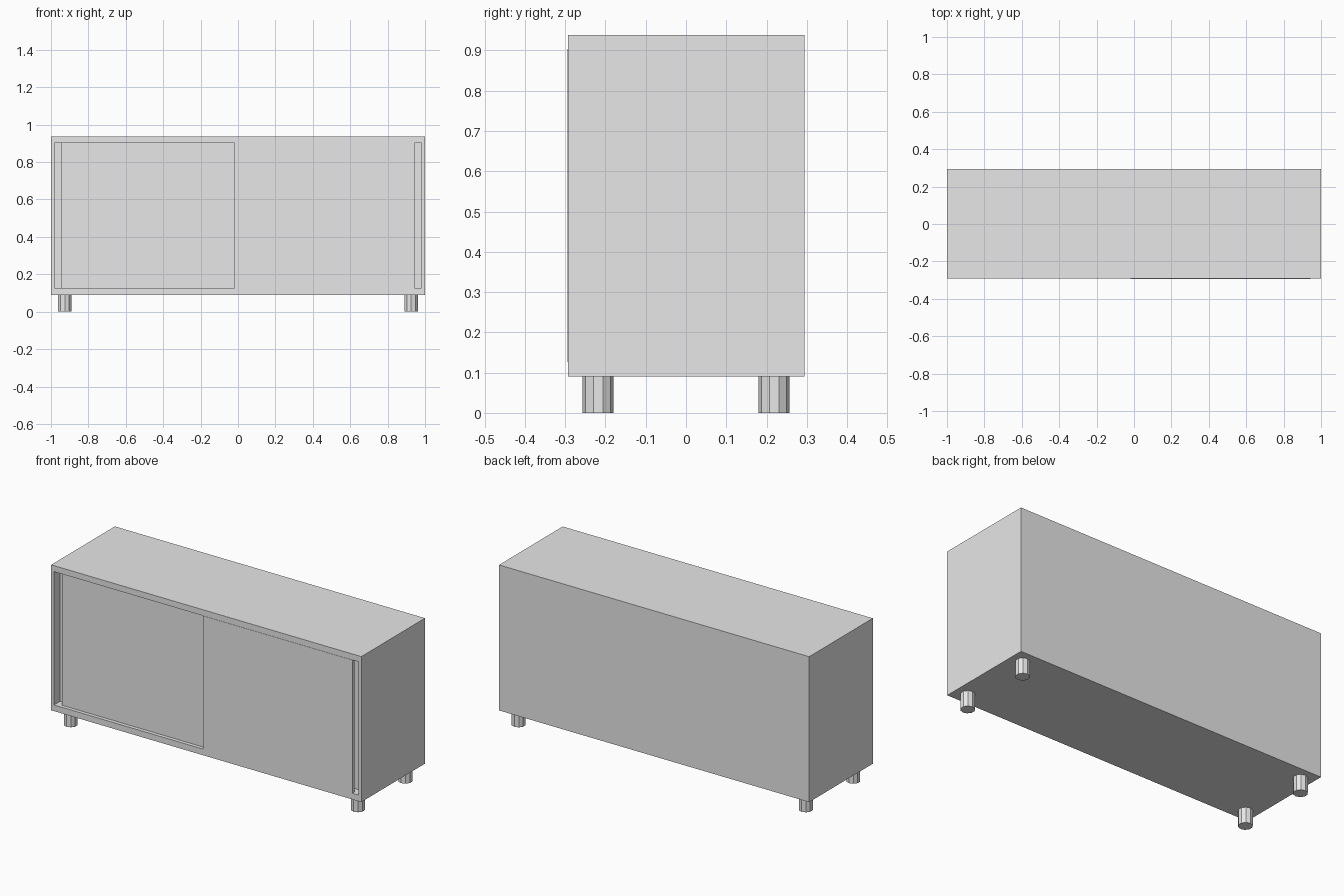
import bpy, bmesh
from mathutils import Matrix

if "Cube" in bpy.data.objects:
    bpy.data.objects.remove(bpy.data.objects["Cube"])

grey = bpy.data.materials.new("light grey")
grey.diffuse_color = (0.8, 0.8, 0.8, 1)
grey.use_nodes = True
grey.node_tree.nodes["Principled BSDF"].inputs["Base Color"].default_value = grey.diffuse_color

FRONT, BACK = -0.2925, 0.294      # cabinet depth
OPEN_X, OPEN_Z0, OPEN_Z1 = 0.982, 0.126, 0.903


def finish(name, bm):
    mesh = bpy.data.meshes.new(name)
    bm.normal_update()
    bm.to_mesh(mesh)
    bm.free()
    mesh.materials.append(grey)
    obj = bpy.data.objects.new(name, mesh)
    bpy.context.collection.objects.link(obj)
    return obj


def box_mesh(x0, x1, y0, y1, z0, z1):
    bm = bmesh.new()
    mat = Matrix.Translation(((x0 + x1) / 2, (y0 + y1) / 2, (z0 + z1) / 2))
    mat = mat @ Matrix.Diagonal((x1 - x0, y1 - y0, z1 - z0, 1))
    bmesh.ops.create_cube(bm, size=1, matrix=mat)
    bm.normal_update()
    return bm


# Cabinet body with a shallow framed recess for the doors
bm = box_mesh(-1, 1, FRONT, BACK, 0.09, 0.938)
face = min(bm.faces, key=lambda f: f.calc_center_median().y)
bmesh.ops.inset_individual(bm, faces=[face], thickness=0.02)
for v in face.verts:
    v.co.x = OPEN_X if v.co.x > 0 else -OPEN_X
    v.co.z = OPEN_Z1 if v.co.z > 0.5 else OPEN_Z0
bmesh.ops.inset_individual(bm, faces=[face], thickness=0)
for v in face.verts:
    v.co.y += 0.055
finish("cabinet_body", bm)

# Sliding doors on two tracks, the right one in front
finish("front_door", box_mesh(-0.02, 0.943, -0.294, -0.272, OPEN_Z0, OPEN_Z1))
finish("rear_door", box_mesh(-0.945, 0.02, -0.271, -0.249, OPEN_Z0, OPEN_Z1))

# Four ten-sided feet
for sx, side in ((-1, "left"), (1, "right")):
    for y, end in ((-0.218, "front"), (0.219, "back")):
        bm = bmesh.new()
        bmesh.ops.create_cone(bm, cap_ends=True, segments=10, radius1=0.0385,
                              radius2=0.0385, depth=0.09,
                              matrix=Matrix.Translation((sx * 0.926, y, 0.045)))
        finish(f"{end}_{side}_foot", bm)
